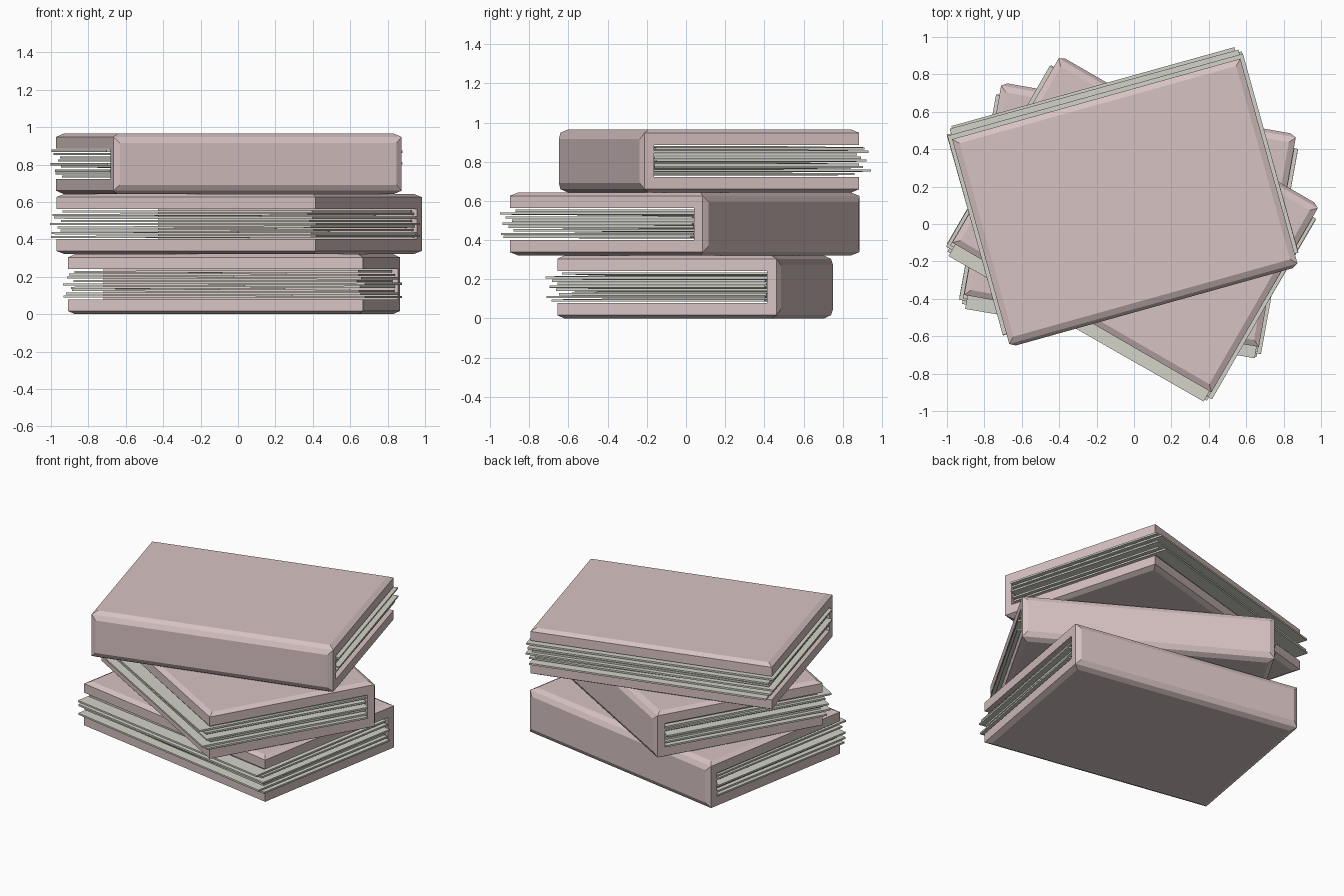
import bpy, bmesh, random
from math import radians
from mathutils import Matrix

if "Cube" in bpy.data.objects:
    bpy.data.objects.remove(bpy.data.objects["Cube"])

random.seed(4)
H = 0.3217          # height of one closed book
HX = 0.8            # half the spine length
CH = 0.017          # rise of the chamfered panels


def material(name, rgb):
    m = bpy.data.materials.new(name)
    m.diffuse_color = (*rgb, 1)
    m.use_nodes = True
    m.node_tree.nodes["Principled BSDF"].inputs["Base Color"].default_value = m.diffuse_color
    return m


cover_mat = material("dusty_rose_cloth", (0.68, 0.54, 0.54))
page_mat = material("aged_paper", (0.65, 0.65, 0.58))


def finish(bm, name, mat, matrix):
    bm.transform(matrix)
    bmesh.ops.recalc_face_normals(bm, faces=bm.faces)
    me = bpy.data.meshes.new(name)
    bm.to_mesh(me)
    bm.free()
    me.materials.append(mat)
    ob = bpy.data.objects.new(name, me)
    bpy.context.collection.objects.link(ob)


def build_cover(name, matrix):
    # U-shaped section (y, z) extruded along the spine
    z0, z1 = CH - H / 2, H / 2 - CH
    a, b, t, s = -0.56, 0.577, 0.063, 0.05
    profile = [(a, z0), (b, z0), (b, z0 + t), (a + s, z0 + t),
               (a + s, z1 - t), (b, z1 - t), (b, z1), (a, z1)]
    bm = bmesh.new()
    face = bm.faces.new([bm.verts.new((-HX, y, z)) for y, z in profile])
    ext = bmesh.ops.extrude_face_region(bm, geom=[face], use_keep_orig=True)
    moved = [g for g in ext["geom"] if isinstance(g, bmesh.types.BMVert)]
    bmesh.ops.translate(bm, verts=moved, vec=(2 * HX, 0, 0))
    bmesh.ops.recalc_face_normals(bm, faces=bm.faces)
    # raised, chamfered panels on both boards and the spine
    outer = []
    for f in bm.faces:
        c = f.calc_center_median()
        if abs(f.normal.x) < 0.5 and (abs(c.z) > z1 - 0.001 or c.y < a + 0.001):
            outer.append(f)
    bmesh.ops.inset_individual(bm, faces=outer, thickness=0.045, depth=CH)
    finish(bm, name, cover_mat, matrix)


# loose sheets, bottom to top: half width, reach past the fore edge
SHEETS = [(.82, .60), (.80, .63), (.78, .57), (.785, .59), (.82, .61),
          (.77, .58), (.80, .60), (.785, .645), (.77, .56)]


def build_pages(name, matrix):
    bm = bmesh.new()
    for i, (hx, reach) in enumerate(SHEETS):
        back = -0.505
        tilt = Matrix.Rotation(radians(random.uniform(-.25, .25)), 4, 'Y')
        yaw = Matrix.Rotation(radians(random.uniform(-.4, .4)), 4, 'Z')
        m = (Matrix.Translation((0, (back + reach) / 2, (i - 4) * 0.0168))
             @ yaw @ tilt @ Matrix.Diagonal((2 * hx, reach - back, 0.0115, 1)))
        bmesh.ops.create_cube(bm, size=1, matrix=m)
    finish(bm, name, page_mat, matrix)


# level, centre x, centre y, heading, turned over
BOOKS = [("bottom", -0.02, 0.05, 170, False),
         ("middle", 0.01, 0.0, 150, False),
         ("top", -0.047, 0.113, 15.6, True)]

for level, (label, x, y, heading, flipped) in enumerate(BOOKS):
    mat = (Matrix.Translation((x, y, H * (level + 0.5)))
           @ Matrix.Rotation(radians(heading), 4, 'Z')
           @ Matrix.Rotation(radians(180 if flipped else 0), 4, 'Y'))
    build_cover(label + "_book_cover", mat)
    build_pages(label + "_book_pages", mat)
